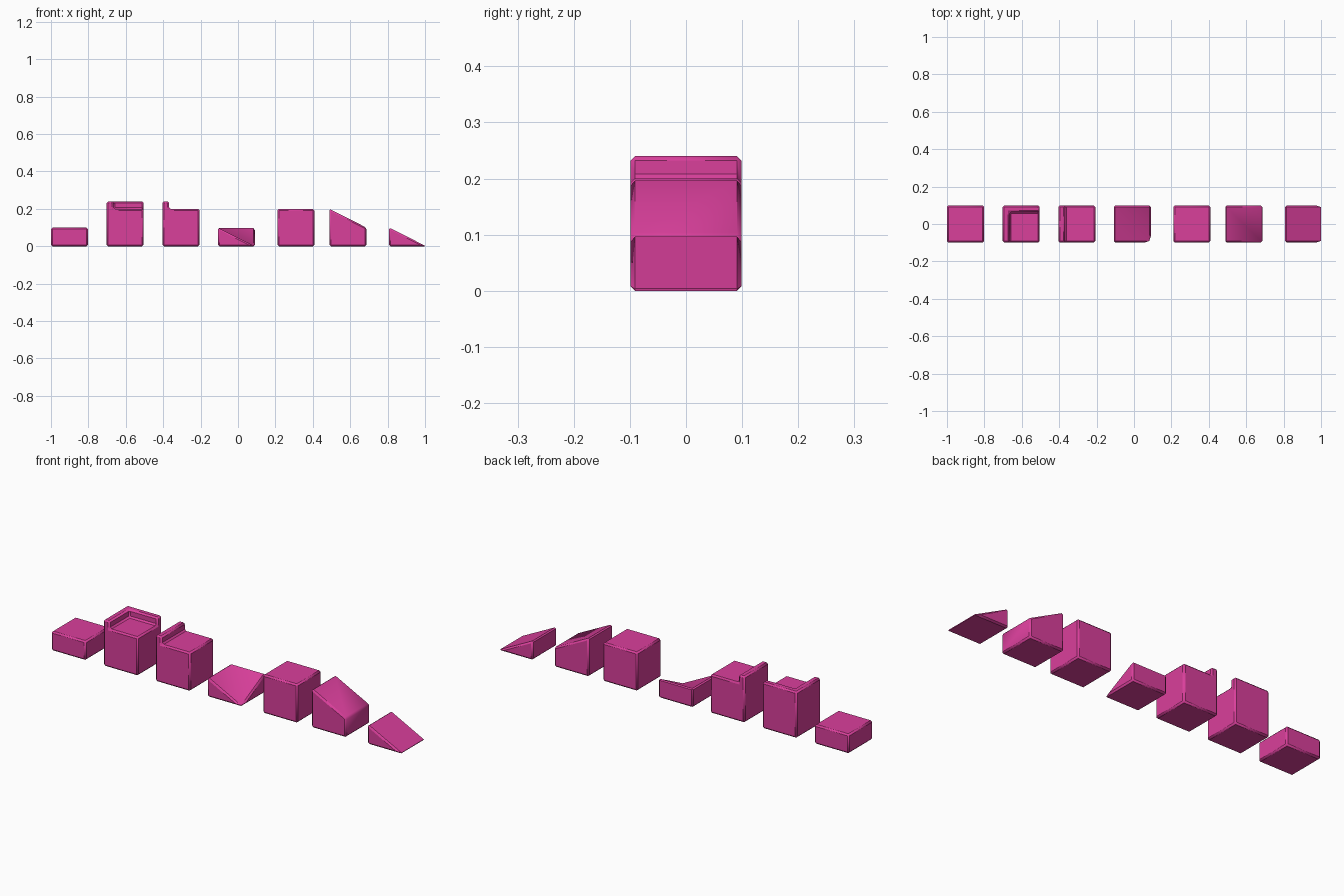
import bpy, bmesh, math

if "Cube" in bpy.data.objects:
    bpy.data.objects.remove(bpy.data.objects["Cube"])

S = 0.099      # half tile width
LOW, HIGH, RIM = 0.1, 0.2, 0.24
LIP = 0.036    # lip thickness
CHAMFER = 0.008

pink = bpy.data.materials.new("pink")
pink.diffuse_color = (0.7, 0.05, 0.33, 1)
pink.use_nodes = True
pink.node_tree.nodes["Principled BSDF"].inputs["Base Color"].default_value = pink.diffuse_color


def solid(name, x, verts, faces):
    """Closed chamfered solid centred at x."""
    bm = bmesh.new()
    vs = [bm.verts.new(v) for v in verts]
    for f in faces:
        bm.faces.new([vs[i] for i in f])
    bmesh.ops.recalc_face_normals(bm, faces=bm.faces)
    sharp = [e for e in bm.edges if e.calc_face_angle(0) > math.radians(40)]
    bmesh.ops.bevel(bm, geom=sharp, offset=CHAMFER, offset_type='OFFSET',
                    segments=1, profile=0.5, affect='EDGES', clamp_overlap=False)
    bmesh.ops.recalc_face_normals(bm, faces=bm.faces)
    me = bpy.data.meshes.new(name)
    bm.to_mesh(me)
    bm.free()
    me.materials.append(pink)
    ob = bpy.data.objects.new(name, me)
    bpy.context.collection.objects.link(ob)
    ob.location.x = x
    bpy.ops.object.select_all(action='DESELECT')
    ob.select_set(True)
    bpy.context.view_layer.objects.active = ob
    bpy.ops.object.shade_smooth_by_angle(angle=math.radians(40))
    return ob


def prism(name, x, profile):
    """Extrude an (x, z) profile across the tile depth."""
    n = len(profile)
    verts = [(px, y, pz) for y in (-S, S) for px, pz in profile]
    faces = [range(n), range(n, 2 * n)]
    faces += [(i, (i + 1) % n, n + (i + 1) % n, n + i) for i in range(n)]
    solid(name, x, verts, faces)


def block(left, right):
    return [(-S, 0), (S, 0), (S, right), (-S, left)]


# Tiles with a constant cross-section
prism("half_block", -0.901, block(LOW, LOW))
prism("edge_lip_block", -0.305,
      [(-S, 0), (S, 0), (S, HIGH), (-S + LIP, HIGH), (-S + LIP, RIM), (-S, RIM)])
prism("full_block", 0.309, block(HIGH, HIGH))
prism("upper_ramp", 0.587, block(HIGH, LOW))
prism("lower_ramp", 0.907, [(-S, 0), (S, 0), (-S, LOW)])

# Block with an L-shaped lip on its left and back sides
a, b = -S + LIP, S - LIP
base = [(-S, -S, 0), (S, -S, 0), (S, S, 0), (-S, S, 0)]
lip = [(-S, -S, RIM), (a, -S, RIM), (a, b, RIM), (S, b, RIM), (S, S, RIM), (-S, S, RIM)]
floor = [(a, -S, HIGH), (S, -S, HIGH), (S, b, HIGH), (a, b, HIGH)]
solid("corner_lip_block", -0.603, base + lip + floor, [
    (0, 1, 2, 3), (4, 5, 6, 7, 8, 9), (10, 11, 12, 13),
    (0, 1, 11, 10, 5, 4), (1, 2, 8, 7, 12, 11), (2, 3, 9, 8), (3, 0, 4, 9),
    (5, 10, 13, 6), (6, 13, 12, 7)])

# Inner corner ramp: two slopes meeting in a valley at the front right
top = [(-S, -S, LOW), (S, S, LOW), (-S, S, LOW)]
solid("inner_corner_ramp", -0.009, base + top, [
    (0, 1, 2, 3), (0, 1, 4), (1, 2, 5), (2, 3, 6, 5), (3, 0, 4, 6),
    (4, 1, 6), (6, 1, 5)])
